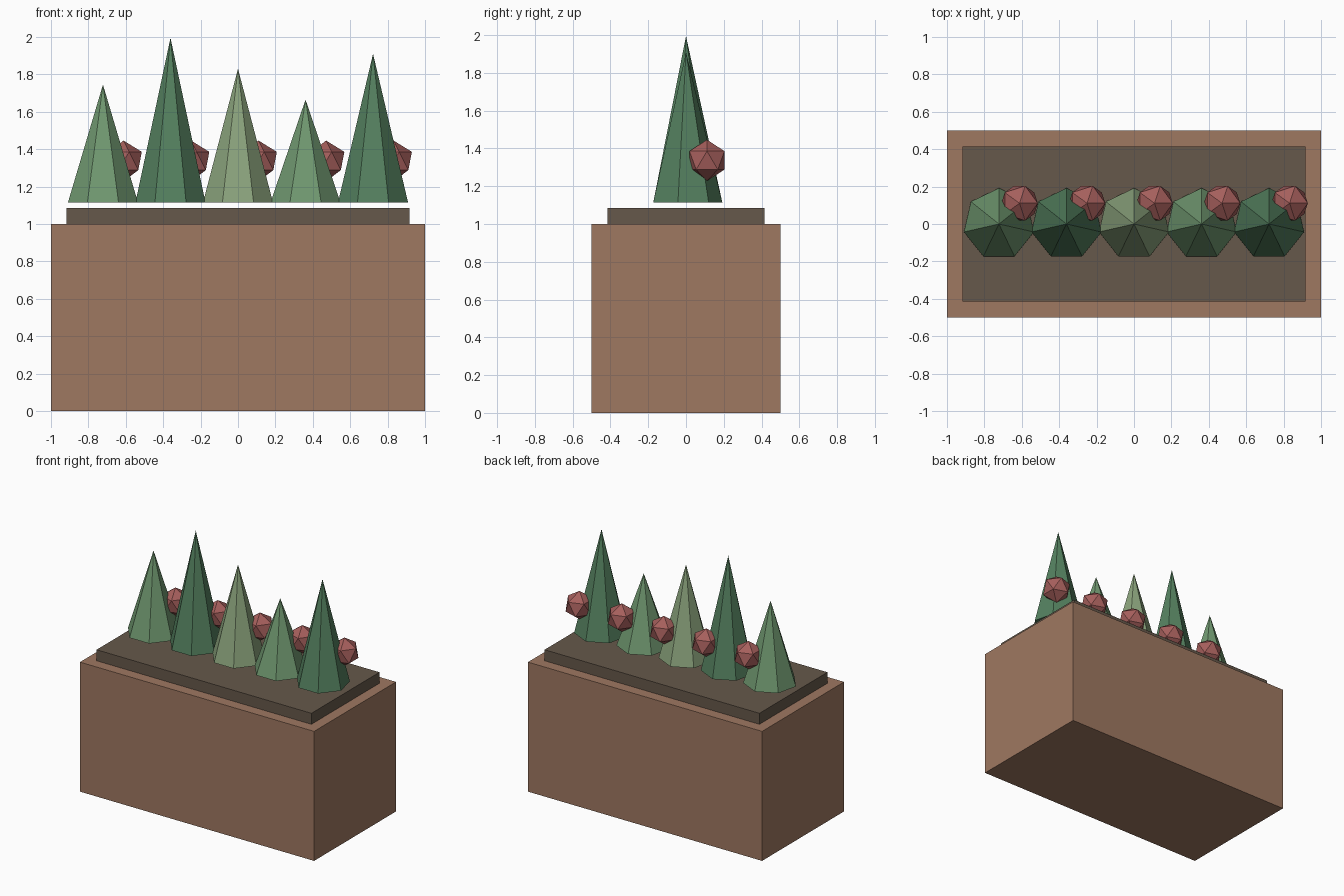
import bpy

if "Cube" in bpy.data.objects:
    bpy.data.objects.remove(bpy.data.objects["Cube"])


def material(name, rgb):
    m = bpy.data.materials.new(name)
    m.diffuse_color = (*rgb, 1)
    m.use_nodes = True
    m.node_tree.nodes["Principled BSDF"].inputs["Base Color"].default_value = m.diffuse_color
    return m


BROWN = material("clay", (0.345, 0.188, 0.12))
SOIL = material("soil", (0.133, 0.098, 0.069))
DARK = material("dark_leaf", (0.089, 0.216, 0.114))
MID = material("mid_leaf", (0.162, 0.314, 0.162))
PALE = material("pale_leaf", (0.258, 0.367, 0.202))
RED = material("berry", (0.38, 0.115, 0.107))


def finish(name, mat):
    ob = bpy.context.object
    ob.name = name
    ob.data.materials.append(mat)
    return ob


def box(name, sx, sy, z0, z1, mat):
    bpy.ops.mesh.primitive_cube_add(size=1, location=(0, 0, (z0 + z1) / 2))
    ob = finish(name, mat)
    ob.scale = (sx, sy, z1 - z0)
    bpy.ops.object.transform_apply(location=False, rotation=False, scale=True)


# Planter and soil slab
box("planter_box", 2.0, 1.0, 0, 1.0, BROWN)
box("soil", 1.835, 0.83, 1.0, 1.085, SOIL)

# Row of seven-sided plants, each with a berry behind its right side
BASE = 1.115
plants = [(1.745, MID), (1.995, DARK), (1.83, PALE), (1.665, MID), (1.91, DARK)]
for i, (tip, leaf) in enumerate(plants):
    x = (i - 2) * 0.361
    bpy.ops.mesh.primitive_cone_add(vertices=7, radius1=0.192, radius2=0,
                                    depth=tip - BASE,
                                    location=(x, 0, (tip + BASE) / 2))
    finish(f"plant_{i + 1}", leaf)
    bpy.ops.mesh.primitive_ico_sphere_add(subdivisions=1, radius=0.109,
                                          location=(x + 0.11, 0.111, 1.337))
    finish(f"berry_{i + 1}", RED)
